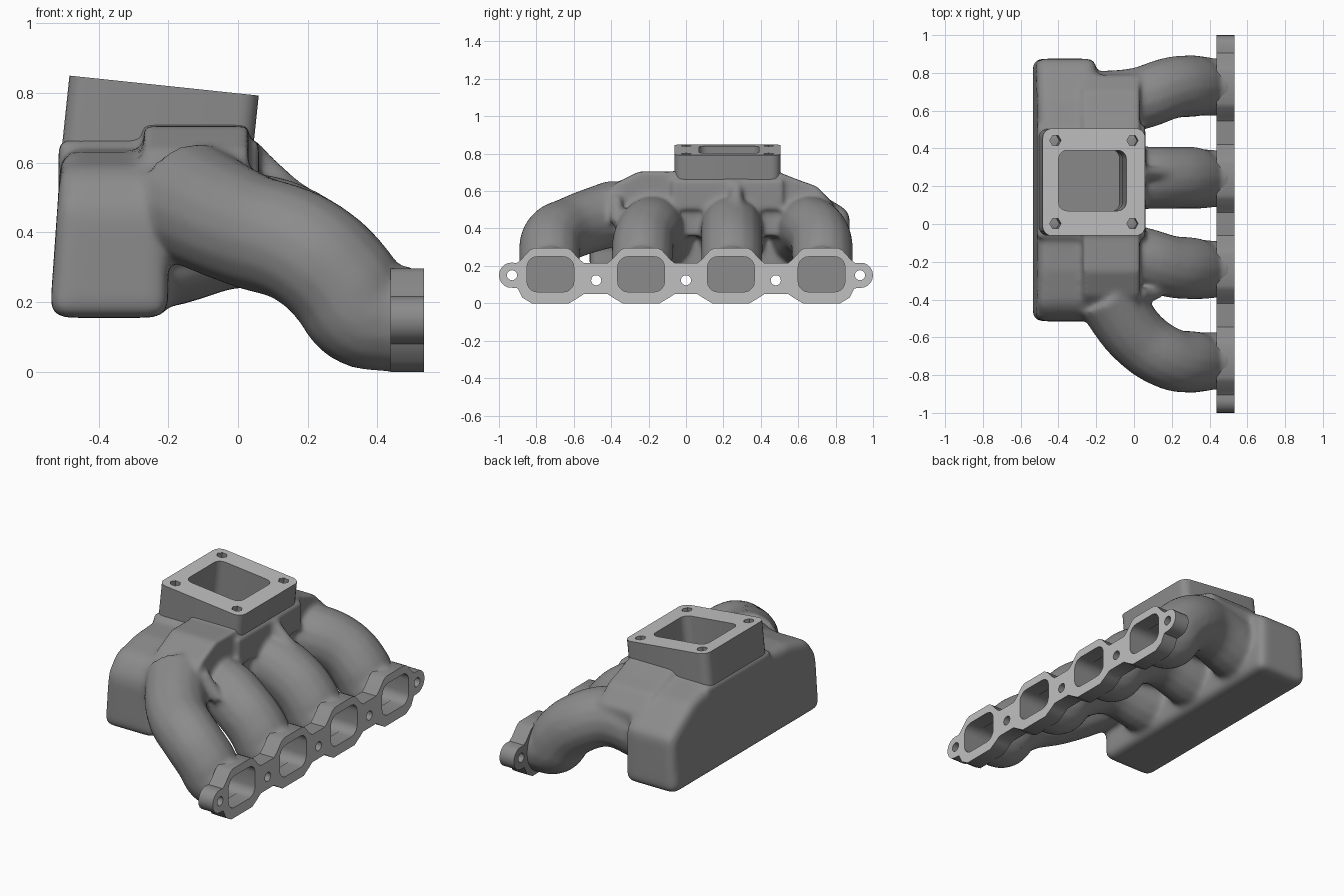
import bpy, bmesh, math
from mathutils import Matrix, Vector

if "Cube" in bpy.data.objects:
    bpy.data.objects.remove(bpy.data.objects["Cube"])


def material(name, v):
    m = bpy.data.materials.new(name)
    m.diffuse_color = (v, v, v, 1)
    m.use_nodes = True
    m.node_tree.nodes["Principled BSDF"].inputs["Base Color"].default_value = m.diffuse_color
    return m


CAST = material("cast_iron_grey", 0.26)
MACHINED = material("machined_light_grey", 0.53)


def add_object(name, mesh):
    ob = bpy.data.objects.new(name, mesh)
    bpy.context.scene.collection.objects.link(ob)
    return ob


def bake(ob, name):
    """Replace an object by its evaluated mesh, welded and with outward normals."""
    deps = bpy.context.evaluated_depsgraph_get()
    mesh = bpy.data.meshes.new_from_object(ob.evaluated_get(deps))
    bpy.data.objects.remove(ob)
    bm = bmesh.new()
    bm.from_mesh(mesh)
    bmesh.ops.remove_doubles(bm, verts=bm.verts, dist=1e-5)
    bmesh.ops.recalc_face_normals(bm, faces=bm.faces)
    bm.to_mesh(mesh)
    bm.free()
    return add_object(name, mesh)


def tube(name, pts, radii):
    cu = bpy.data.curves.new(name, 'CURVE')
    cu.dimensions = '3D'
    cu.bevel_depth = 1.0
    cu.bevel_resolution = 6
    cu.resolution_u = 8
    cu.use_fill_caps = True
    sp = cu.splines.new('BEZIER')
    sp.bezier_points.add(len(pts) - 1)
    for bp, p, r in zip(sp.bezier_points, pts, radii):
        bp.co, bp.radius = p, r
        bp.handle_left_type = bp.handle_right_type = 'AUTO'
    return bake(add_object(name, cu), name)


def plate(name, loops, depth, matrix):
    """Outline with holes, extruded from local z = -depth to 0."""
    cu = bpy.data.curves.new(name, 'CURVE')
    cu.dimensions = '2D'
    cu.fill_mode = 'BOTH'
    cu.extrude = depth / 2
    for loop in loops:
        sp = cu.splines.new('POLY')
        sp.points.add(len(loop) - 1)
        for pt, (x, y) in zip(sp.points, loop):
            pt.co = (x, y, 0, 1)
        sp.use_cyclic_u = True
    ob = bake(add_object(name, cu), name)
    ob.data.transform(matrix @ Matrix.Translation((0, 0, -depth / 2)))
    return ob


def slab(name, profile, x0, x1, bevel=0.0):
    """y-z profile extruded along x, with optional rounded edges."""
    bm = bmesh.new()
    f = bm.faces.new([bm.verts.new((x0, y, z)) for y, z in profile])
    ext = bmesh.ops.extrude_face_region(bm, geom=[f])
    for v in ext["geom"]:
        if isinstance(v, bmesh.types.BMVert):
            v.co.x = x1
    bmesh.ops.recalc_face_normals(bm, faces=bm.faces)
    mesh = bpy.data.meshes.new(name)
    bm.to_mesh(mesh)
    bm.free()
    ob = add_object(name, mesh)
    if bevel:
        bv = ob.modifiers.new("round", 'BEVEL')
        bv.width, bv.segments = bevel, 3
        bv.limit_method, bv.angle_limit = 'ANGLE', math.radians(35)
        ob = bake(ob, name)
    return ob


def circle(cx, cy, r, n=20, a0=0.0, a1=math.tau):
    return [(cx + r * math.cos(a0 + (a1 - a0) * i / n),
             cy + r * math.sin(a0 + (a1 - a0) * i / n)) for i in range(n)]


def rounded_rect(cx, cy, hx, hy, r, n=5):
    out = []
    for k, (sx, sy) in enumerate([(1, 1), (-1, 1), (-1, -1), (1, -1)]):
        for i in range(n + 1):
            a = (k + i / n) * math.pi / 2
            out.append((cx + sx * (hx - r) + r * math.cos(a),
                        cy + sy * (hy - r) + r * math.sin(a)))
    return out


def finish(ob, angle, face_axis=None):
    """Smooth shading, and machined colour on faces turned along face_axis."""
    ob.data.materials.clear()
    ob.data.materials.append(CAST)
    ob.data.materials.append(MACHINED)
    for p in ob.data.polygons:
        p.material_index = int(face_axis is not None and p.normal.dot(face_axis) > 0.95)
    bpy.ops.object.select_all(action='DESELECT')
    ob.select_set(True)
    bpy.context.view_layer.objects.active = ob
    bpy.ops.object.shade_smooth_by_angle(angle=math.radians(angle))


PORTS = [-0.725, -0.24, 0.24, 0.725]
SIDE = Matrix(((0, 0, 1, 0.533), (1, 0, 0, 0), (0, 1, 0, 0), (0, 0, 0, 1)))
TOP = Matrix.Translation((-0.212, 0.222, 0.821)) @ Matrix.Rotation(0.105, 4, 'Y')

# Collector box with a slightly leaning back wall
box = slab("collector", [(-0.515, 0.155), (-0.515, 0.48), (-0.44, 0.585), (-0.25, 0.63),
                         (0.5, 0.67), (0.66, 0.62), (0.875, 0.49), (0.875, 0.155)],
           -0.54, -0.2, 0.045)
for v in box.data.vertices:
    if v.co.x < -0.4:
        v.co.x += 0.07 * (v.co.z - 0.16)
parts = [box]

# Raised middle where the runners merge, and the flared neck base
parts.append(slab("merge_hump", [(-0.46, 0.36), (-0.46, 0.55), (-0.38, 0.64), (-0.25, 0.705),
                                 (0.5, 0.7), (0.6, 0.66), (0.7, 0.625), (0.79, 0.53),
                                 (0.79, 0.36)], -0.27, 0.03))
parts.append(slab("neck_base", [(-0.075, 0.5), (-0.075, 0.66), (0.52, 0.66), (0.52, 0.5)],
                  -0.515, 0.06))
parts.append(slab("neck_core", [(-0.04, 0.5), (-0.04, 0.75), (0.485, 0.75), (0.485, 0.5)],
                  -0.475, 0.03))

# Four runners: shared side curve with a tight elbow, individual sweep in y
XS = [0.51, 0.43, 0.35, 0.305, 0.195, 0.03]
ZS = [0.152, 0.152, 0.175, 0.245, 0.345, 0.405]
RADII = [0.152, 0.152, 0.16, 0.165, 0.165, 0.167, 0.178]
SWEEP = [((-0.725, -0.725, -0.73, -0.73, -0.715, -0.61), (-0.15, -0.36, 0.49)),
         ((-0.24, -0.24, -0.24, -0.235, -0.225, -0.18), (-0.22, -0.14, 0.36)),
         ((0.24, 0.24, 0.24, 0.245, 0.245, 0.245), (-0.22, 0.25, 0.36)),
         ((0.725, 0.725, 0.73, 0.73, 0.72, 0.665), (-0.22, 0.63, 0.37))]
for ys, end in SWEEP:
    parts.append(tube("runner", list(zip(XS, ys, ZS)) + [end], RADII))

# Small stiffening ribs
parts.append(tube("rib", [(0.04, 0.27, 0.63), (0.09, 0.27, 0.58), (0.2, 0.27, 0.485)], [0.034] * 3))
parts.append(tube("rib", [(0.03, -0.37, 0.56), (0.07, -0.37, 0.51), (0.13, -0.37, 0.43)], [0.034] * 3))

# Fuse everything into one softly blended casting
bpy.ops.object.select_all(action='DESELECT')
for p in parts:
    p.select_set(True)
bpy.context.view_layer.objects.active = parts[0]
bpy.ops.object.join()
body = parts[0]
rm = body.modifiers.new("fuse", 'REMESH')
rm.mode = 'VOXEL'
rm.voxel_size = 0.014
sm = body.modifiers.new("blend", 'SMOOTH')
sm.factor = 0.5
sm.iterations = 12

# Hollow out the ports and the neck
cutters = [plate("port_cutter", [rounded_rect(y, 0.155, 0.13, 0.099, 0.06)], 0.23,
                 SIDE @ Matrix.Translation((0, 0, 0.02))) for y in PORTS]
cutters.append(plate("neck_cutter", [rounded_rect(-0.008, 0.008, 0.186, 0.166, 0.05)], 0.44,
                     TOP @ Matrix.Translation((0, 0, 0.05))))
for c in cutters:
    c.hide_render = True
    b = body.modifiers.new("cut", 'BOOLEAN')
    b.operation = 'DIFFERENCE'
    b.solver = 'EXACT'
    b.object = c
body = bake(body, "manifold_casting")
for c in cutters:
    bpy.data.objects.remove(c)
finish(body, 40)

# Port flange: four lobes joined by webs, with rounded end tabs
lower, upper = [], []
for y in PORTS:
    lower += [(y - 0.18, 0.05), (y - 0.15, 0.03), (y - 0.1, 0), (y + 0.1, 0),
              (y + 0.15, 0.03), (y + 0.18, 0.05)]
    upper += [(y - 0.18, 0.215), (y - 0.155, 0.235), (y - 0.11, 0.285), (y - 0.085, 0.297),
              (y + 0.085, 0.297), (y + 0.11, 0.285), (y + 0.155, 0.235), (y + 0.18, 0.215)]
lower[0], lower[-1] = (-0.9, 0.08), (0.9, 0.08)
right_tab = circle(0.932, 0.15, 0.068, 10, -math.pi / 2, math.pi / 2)
left_tab = circle(-0.932, 0.15, 0.068, 10, math.pi / 2, 1.5 * math.pi)
outline = lower + right_tab + upper[::-1] + left_tab
holes = [rounded_rect(y, 0.155, 0.125, 0.094, 0.055) for y in PORTS]
holes += [circle(y, 0.123, 0.027) for y in (-0.48, 0, 0.48)]
holes += [circle(y, 0.15, 0.027) for y in (-0.93, 0.93)]
port_flange = plate("port_flange", [outline] + holes, 0.095, SIDE)
finish(port_flange, 35, Vector((1, 0, 0)))

# Tilted square outlet flange with four bolt holes
holes = [rounded_rect(-0.008, 0.008, 0.18, 0.16, 0.045)]
holes += [circle(sx * 0.205, sy * 0.22, 0.03, 6) for sx in (-1, 1) for sy in (-1, 1)]
outlet = plate("outlet_flange", [rounded_rect(0, 0, 0.273, 0.284, 0.05)] + holes, 0.2, TOP)
finish(outlet, 35, TOP.to_3x3() @ Vector((0, 0, 1)))
